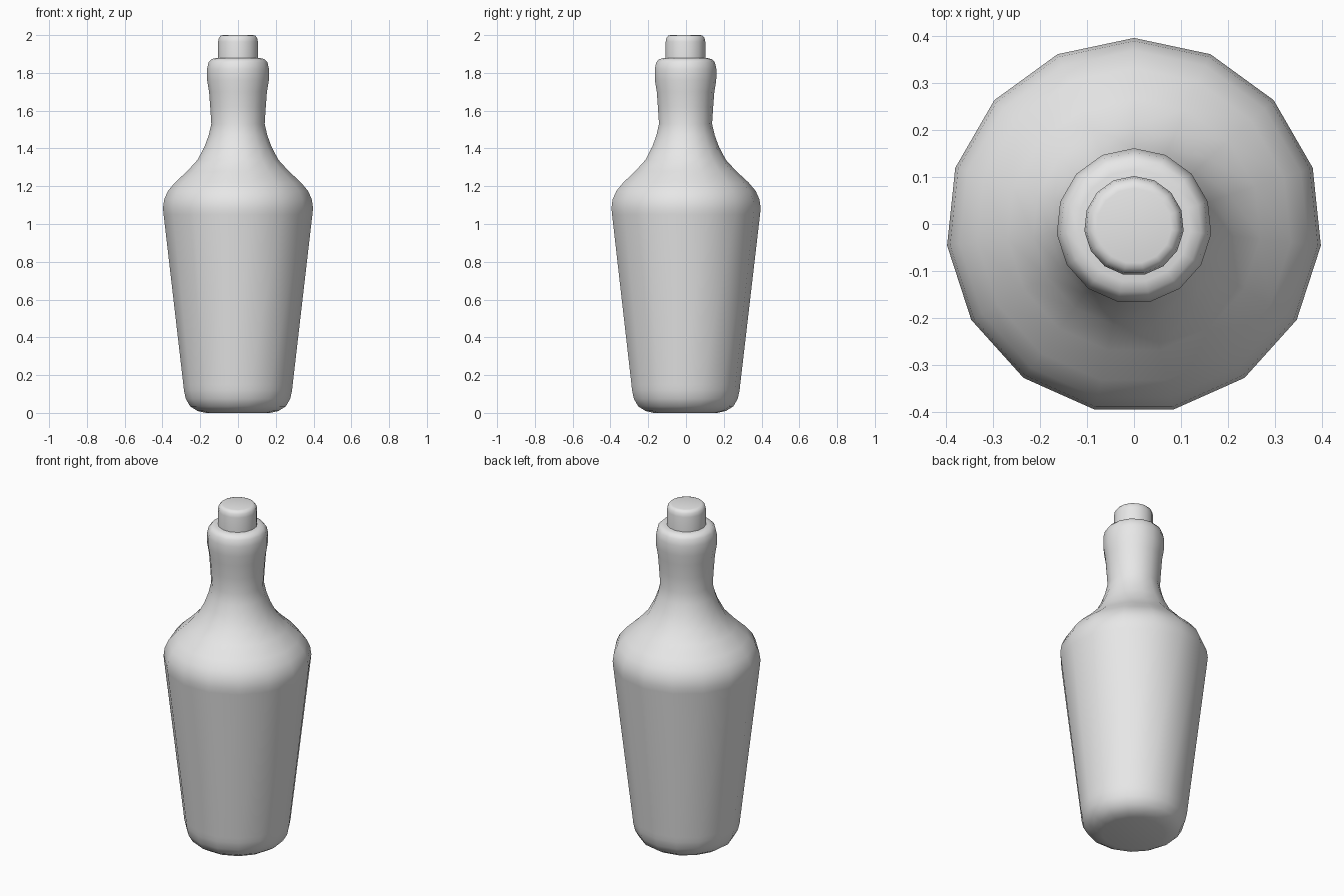
import bpy
import bmesh
from math import cos, sin, pi, radians

cube = bpy.data.objects.get("Cube")
if cube:
    bpy.data.objects.remove(cube, do_unlink=True)

SIDES = 15
CENTRE_Y = -0.004  # an odd-sided ring is deeper at the back than at the front

grey = bpy.data.materials.new("plain grey")
grey.use_nodes = True
grey.diffuse_color = (0.8, 0.8, 0.8, 1)
grey.node_tree.nodes["Principled BSDF"].inputs["Base Color"].default_value = (0.8, 0.8, 0.8, 1)


def lathe(name, profile):
    """Turn a (radius, height) profile into a closed, smooth, faceted solid."""
    bm = bmesh.new()
    rings = []
    for r, z in profile:
        ring = []
        for i in range(SIDES):
            a = pi / 2 + 2 * pi * i / SIDES
            ring.append(bm.verts.new((r * cos(a), r * sin(a) + CENTRE_Y, z)))
        rings.append(ring)
    for low, high in zip(rings, rings[1:]):
        for i in range(SIDES):
            j = (i + 1) % SIDES
            bm.faces.new((low[i], low[j], high[j], high[i]))
    bm.faces.new(rings[0][::-1])
    bm.faces.new(rings[-1])
    mesh = bpy.data.meshes.new(name)
    bm.to_mesh(mesh)
    bm.free()
    mesh.materials.append(grey)
    obj = bpy.data.objects.new(name, mesh)
    bpy.context.collection.objects.link(obj)
    bpy.ops.object.select_all(action="DESELECT")
    obj.select_set(True)
    bpy.context.view_layer.objects.active = obj
    bpy.ops.object.shade_smooth_by_angle(angle=radians(50))
    return obj


# Bottle: rounded base, flaring wall, domed shoulder, waisted neck and rolled lip
lathe("bottle_body", [
    (0.17, 0.0), (0.215, 0.01), (0.255, 0.035), (0.278, 0.075), (0.288, 0.12),
    (0.291, 0.15), (0.396, 1.05), (0.3994, 1.085), (0.393, 1.13), (0.373, 1.175),
    (0.335, 1.22), (0.27, 1.28), (0.215, 1.34), (0.178, 1.41), (0.156, 1.47),
    (0.142, 1.53), (0.148, 1.62), (0.154, 1.7), (0.164, 1.76), (0.165, 1.82),
    (0.157, 1.855), (0.143, 1.872), (0.12, 1.878),
])

# Stopper: short plug with a softened top rim
lathe("stopper", [
    (0.106, 1.86), (0.106, 1.965), (0.102, 1.985), (0.092, 1.997), (0.08, 2.0),
])
